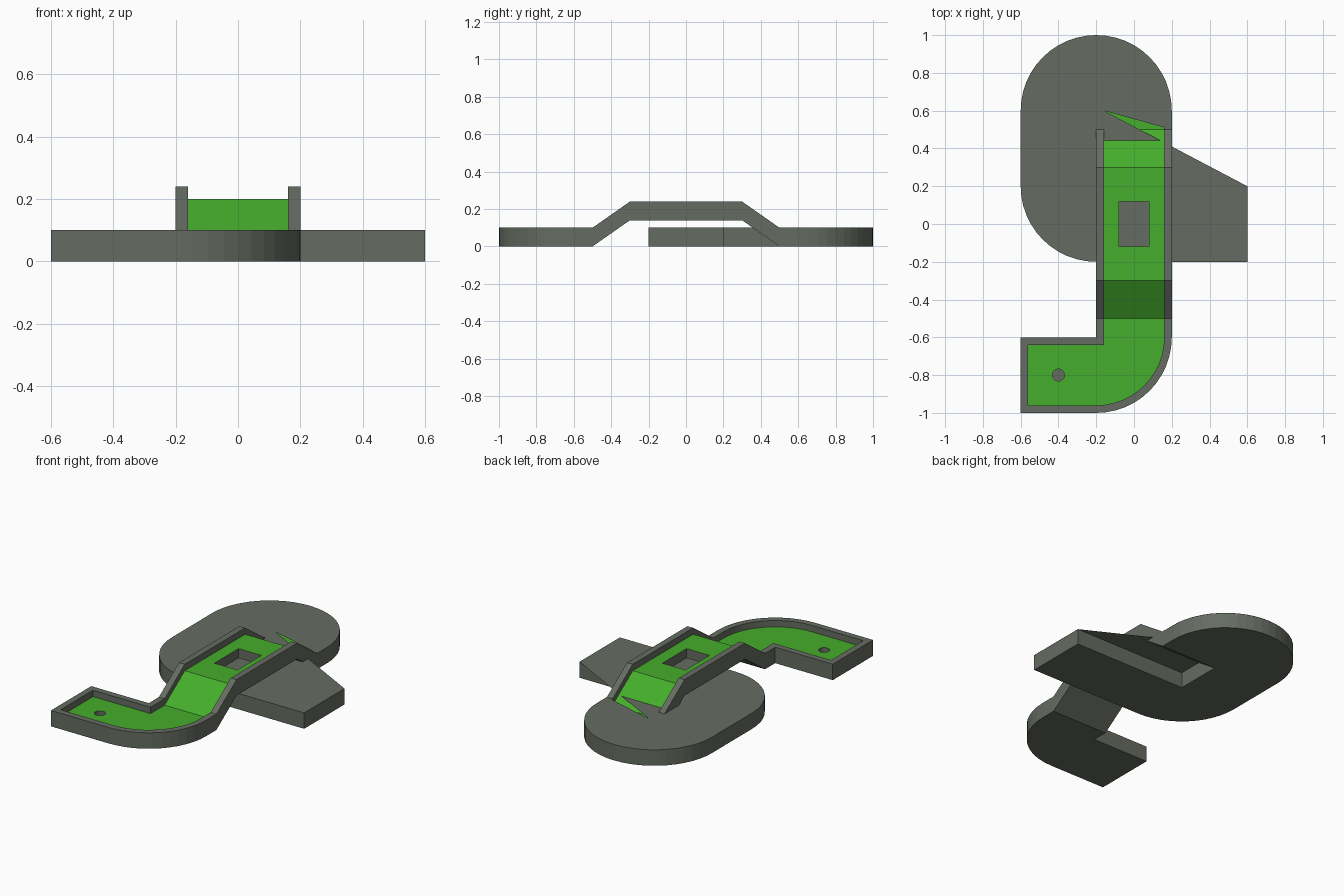
import bpy, bmesh, math

if "Cube" in bpy.data.objects:
    bpy.data.objects.remove(bpy.data.objects["Cube"])

W = 0.04          # kerb width
RIM, FLOOR = 0.1, 0.06


def material(name, rgb):
    m = bpy.data.materials.new(name)
    m.diffuse_color = (*rgb, 1)
    m.use_nodes = True
    m.node_tree.nodes["Principled BSDF"].inputs["Base Color"].default_value = m.diffuse_color
    return m


STONE = material("stone", (0.13, 0.15, 0.12))
GREEN = material("turf", (0.06, 0.42, 0.025))


def finish(name, bm, solid=True):
    if solid:
        bmesh.ops.recalc_face_normals(bm, faces=bm.faces[:])
    me = bpy.data.meshes.new(name)
    bm.to_mesh(me)
    bm.free()
    me.materials.append(STONE)
    me.materials.append(GREEN)
    ob = bpy.data.objects.new(name, me)
    bpy.context.collection.objects.link(ob)
    return ob


def prism(name, pts, z0, z1, green_base=False):
    bm = bmesh.new()
    lo = [bm.verts.new((x, y, z0)) for x, y in pts]
    hi = [bm.verts.new((x, y, z1)) for x, y in pts]
    bm.faces.new(lo).material_index = int(green_base)
    bm.faces.new(hi)
    n = len(pts)
    for i in range(n):
        bm.faces.new((lo[i], lo[(i + 1) % n], hi[(i + 1) % n], hi[i]))
    return finish(name, bm)


def cut(ob, cutter):
    cutter.hide_render = True
    mod = ob.modifiers.new("cut", 'BOOLEAN')
    mod.operation, mod.solver, mod.object = 'DIFFERENCE', 'EXACT', cutter
    bpy.context.view_layer.objects.active = ob
    bpy.ops.object.modifier_apply(modifier=mod.name)
    bpy.data.objects.remove(cutter)


def arc(cx, cy, r, a0, a1, n):
    return [(cx + r * math.cos(math.radians(a0 + (a1 - a0) * i / n)),
             cy + r * math.sin(math.radians(a0 + (a1 - a0) * i / n)))
            for i in range(n + 1)]


def rect(x0, y0, x1, y1):
    return [(x0, y0), (x1, y0), (x1, y1), (x0, y1)]


# Corner lane with the cup
corner = prism("corner_lane",
               [(0.2, -0.5)] + arc(-0.2, -0.6, 0.4, 0, -90, 12) +
               [(-0.6, -1), (-0.6, -0.6), (-0.2, -0.6), (-0.2, -0.5)], 0, RIM)
cut(corner, prism("corner_cutter",
                  [(0.16, -0.4)] + arc(-0.2, -0.6, 0.4 - W, 0, -90, 12) +
                  [(-0.56, -0.96), (-0.56, -0.64), (-0.16, -0.64), (-0.16, -0.4)],
                  FLOOR, 0.2, True))
cut(corner, prism("cup_cutter", arc(-0.4, -0.8, 0.032, 0, 345, 23), 0.02, 0.2))

# Bridge: U section carried up, across and down
section = [(-0.2, 0), (-0.2, RIM), (-0.16, RIM), (-0.16, FLOOR),
           (0.16, FLOOR), (0.16, RIM), (0.2, RIM), (0.2, 0)]
bm = bmesh.new()
rings = [[bm.verts.new((x, y, z + h)) for x, z in section]
         for y, h in ((-0.5, 0), (-0.3, 0.14), (0.3, 0.14), (0.5, 0))]
for a, b in zip(rings, rings[1:]):
    for i in range(8):
        j = (i + 1) % 8
        bm.faces.new((a[i], a[j], b[j], b[i])).material_index = int(i == 3)
bm.faces.new(rings[0])
bm.faces.new(rings[-1])
bridge = finish("bridge", bm)
cut(bridge, prism("drop_cutter", rect(-0.08, -0.12, 0.08, 0.12), 0.12, 0.3))

# Return loop running round and under the bridge
outer = ([(0.2, 0.5)] + arc(-0.2, 0.6, 0.4, 0, 180, 24) +
         arc(-0.2, 0.2, 0.4, 180, 270, 12) + [(0.6, -0.2), (0.6, 0.2)])
loop = prism("return_loop", outer + [(-0.2, 0.2), (-0.2, 0.5)], 0, RIM)
cut(loop, prism("loop_cutter",
                [(0.16, 0.4)] + arc(-0.2, 0.6, 0.4 - W, 0, 180, 24) +
                arc(-0.2, 0.2, 0.4 - W, 180, 270, 12) +
                [(0.56, -0.16), (0.56, 0.16), (-0.24, 0.16), (-0.24, 0.6),
                 (-0.16, 0.6), (-0.16, 0.4)], FLOOR, 0.2, True))

# Flat cover over the loop, notched at the bridge foot
bm = bmesh.new()
bm.faces.new([bm.verts.new((x, y, RIM + 0.0005)) for x, y in outer + [(-0.16, 0.6)]])
finish("loop_cover", bm, solid=False)
